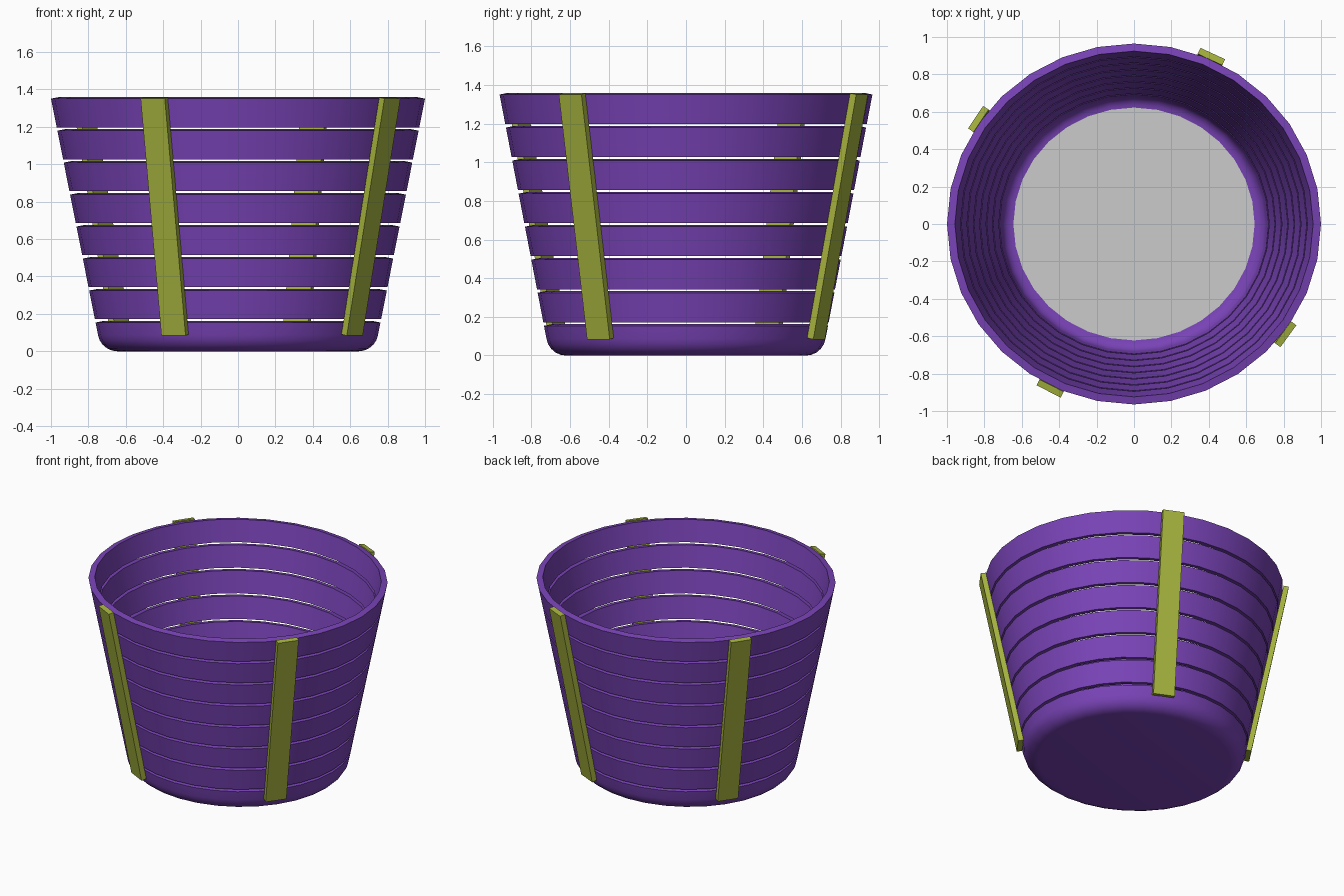
import bpy, math
from mathutils import Matrix, Vector

if "Cube" in bpy.data.objects:
    bpy.data.objects.remove(bpy.data.objects["Cube"])

SIDES, YS = 32, 0.965        # ring segments, slight oval squash in y
SLOPE, R0, T = 0.199, 0.731, 0.042
PITCH, BAND = 0.171, 0.153


def material(name, col):
    m = bpy.data.materials.new(name)
    m.diffuse_color = (*col, 1)
    m.use_nodes = True
    m.node_tree.nodes["Principled BSDF"].inputs["Base Color"].default_value = m.diffuse_color
    return m


purple = material("purple", (0.19, 0.056, 0.47))
olive = material("olive", (0.38, 0.45, 0.048))


def make(name, verts, faces, mat=None, smooth=True):
    me = bpy.data.meshes.new(name)
    me.from_pydata(verts, [], faces)
    me.update()
    ob = bpy.data.objects.new(name, me)
    bpy.context.collection.objects.link(ob)
    if mat:
        me.materials.append(mat)
    if smooth:
        bpy.ops.object.select_all(action='DESELECT')
        ob.select_set(True)
        bpy.context.view_layer.objects.active = ob
        bpy.ops.object.shade_smooth_by_angle(angle=math.radians(30))
    return ob


def oval(r, z):
    return [(r * math.cos(a), YS * r * math.sin(a), z)
            for a in (2 * math.pi * i / SIDES for i in range(SIDES))]


def lathe(name, profile, closed):
    """Revolve an (r, z) profile that runs up the outside and down the inside."""
    verts = [v for r, z in profile for v in oval(r, z)]
    n = len(profile)
    faces = []
    for j in range(n if closed else n - 1):
        a, b = j * SIDES, (j + 1) % n * SIDES
        for i in range(SIDES):
            k = (i + 1) % SIDES
            faces.append((a + i, a + k, b + k, b + i))
    if not closed:
        faces.append(tuple(reversed(range(SIDES))))    # underside
    return make(name, verts, faces, purple)


def wall(z):
    return R0 + SLOPE * z


DZ = SLOPE * T               # ends are square to the leaning wall

# rounded base tray: outside going up, then inside going down
f = 0.105
outer = [(0.645 + f * math.sin(a), f - f * math.cos(a))
         for a in (math.radians(16 * i) for i in range(6))]
top = 0.162
inner = [(0.645 + (f - T) * math.sin(a), f - (f - T) * math.cos(a))
         for a in (math.radians(16 * i) for i in range(5, -1, -1))]
lathe("base_tray", outer + [(wall(top - DZ), top - DZ), (wall(top - DZ) - T, top)] + inner, False)

# grey floor inside the tray
make("inner_floor", oval(0.645, T), [tuple(range(SIDES))])

# stacked wall bands
for k in range(1, 8):
    zt = top + PITCH * k
    zb = zt - BAND
    ro, ri = wall(zt - DZ), wall(zb - DZ)
    lathe(f"wall_band_{k}", [(ri, zb - DZ), (ro, zt - DZ), (ro - T, zt), (ri - T, zb)], True)

# four upright straps lying on the outside of the wall
W, D = 0.145, 0.032
for name, deg in (("front", -117), ("right", -36), ("back", 65.2), ("left", 146)):
    a = math.radians(deg)
    out = Vector((math.cos(a), math.sin(a), 0))
    side = Vector((-math.sin(a), math.cos(a), 0))
    squash = 1 / math.hypot(math.cos(a), math.sin(a) / YS)
    verts = []
    for z in (0.09, 1.357):
        for d in (-0.003, D):
            for s in (-W / 2, W / 2):
                p = out * (wall(z) * squash + d) + side * s
                verts.append((p.x, p.y, z - SLOPE * d))
    make(name + "_strap", verts,
         [(0, 2, 3, 1), (4, 5, 7, 6), (0, 1, 5, 4), (2, 6, 7, 3), (0, 4, 6, 2), (1, 3, 7, 5)],
         olive, False)
